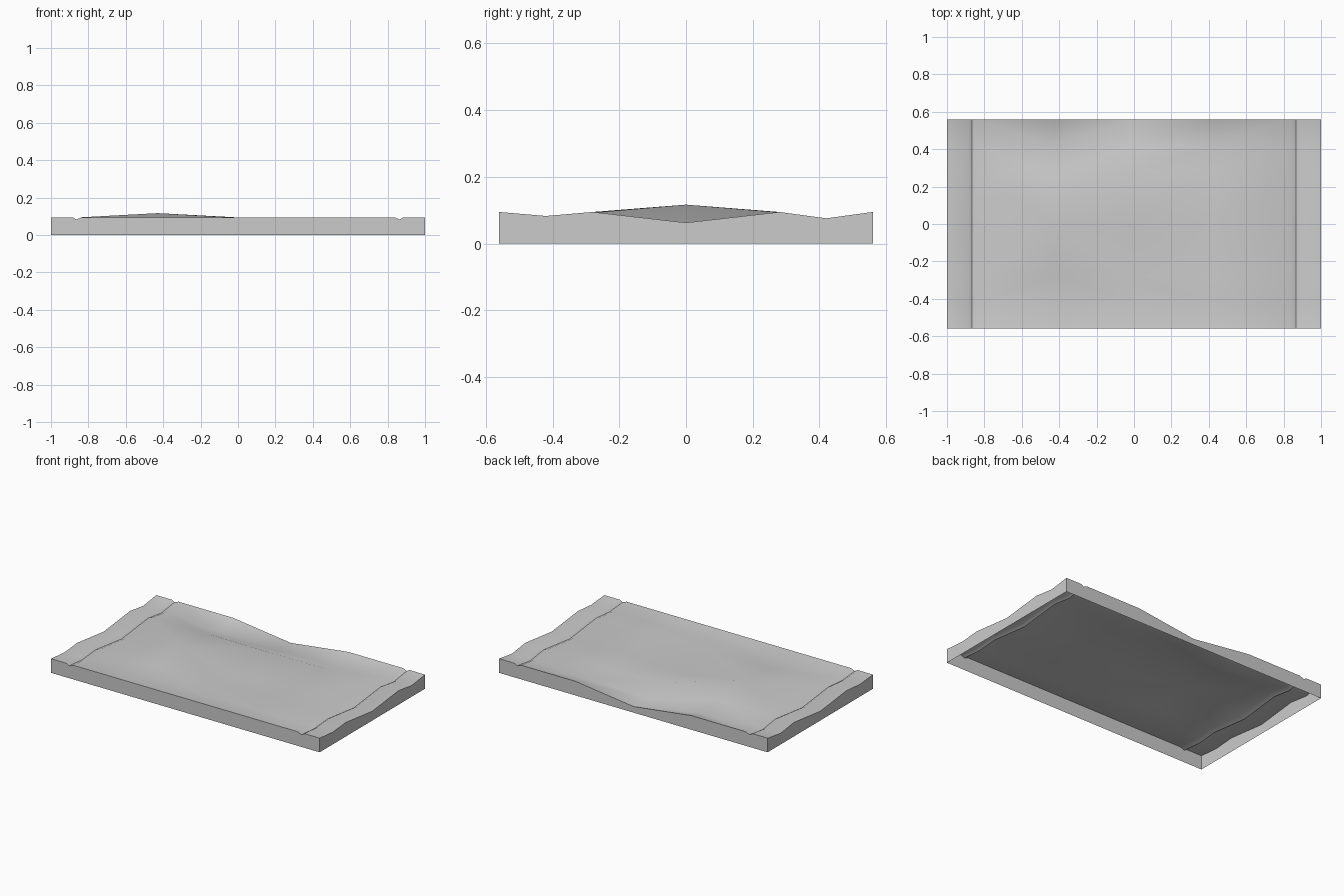
import bpy, bmesh

if "Cube" in bpy.data.objects:
    bpy.data.objects.remove(bpy.data.objects["Cube"])

# Cross-section rows (y) and end-strip heights along them
ys = [-0.56, -0.42, -0.28, 0.0, 0.28, 0.42, 0.56]
end = [0.095, 0.083, 0.095, 0.063, 0.095, 0.076, 0.095]

# Uneven middle of the top: heights of the inner columns
inner = {
    -0.43: [0.095, 0.083, 0.094, 0.117, 0.095, 0.054, 0.095],
    0.0: [0.095, 0.078, 0.093, 0.045, 0.094, 0.043, 0.041],
    0.43: [0.095, 0.080, 0.095, 0.055, 0.095, 0.054, 0.095],
}

# Columns: end strip, V groove, uneven middle, V groove, end strip
groove = [z - 0.012 for z in end]
side = [(1.0, end), (0.885, end), (0.865, groove), (0.835, end)]
cols = [(-x, h) for x, h in side] + sorted(inner.items()) + side[::-1]

bm = bmesh.new()
grid = [[bm.verts.new((x, y, z)) for y, z in zip(ys, h)] for x, h in cols]


def triangulated(a, b, c, d, flip):
    tris = [(a, b, d), (b, c, d)] if flip else [(a, b, c), (a, c, d)]
    for t in tris:
        bm.faces.new(t).smooth = True


# Top surface, with ridges running diagonally off the hump
for i in range(len(cols) - 1):
    left = cols[i][0] < -0.43
    for j in range(len(ys) - 1):
        triangulated(grid[i][j], grid[i + 1][j], grid[i + 1][j + 1],
                     grid[i][j + 1], left == (ys[j] >= 0))

# Crisp crease along each groove
for e in bm.edges:
    if all(abs(abs(v.co.x) - 0.865) < 1e-4 for v in e.verts):
        e.smooth = False

# Side walls dropped from the rim, open underneath
rim = [e for e in bm.edges if e.is_boundary]
for e in rim:
    e.smooth = False
new = bmesh.ops.extrude_edge_only(bm, edges=rim)["geom"]
for g in new:
    if isinstance(g, bmesh.types.BMVert):
        g.co.z = 0.0
    elif isinstance(g, bmesh.types.BMFace):
        g.smooth = False
bmesh.ops.recalc_face_normals(bm, faces=bm.faces)
bm.normal_update()
top = max(bm.faces, key=lambda f: abs(f.normal.z))
if top.normal.z < 0:
    bmesh.ops.reverse_faces(bm, faces=bm.faces)

mesh = bpy.data.meshes.new("uneven_slab")
bm.to_mesh(mesh)
bm.free()
slab = bpy.data.objects.new("uneven_slab", mesh)
bpy.context.collection.objects.link(slab)
